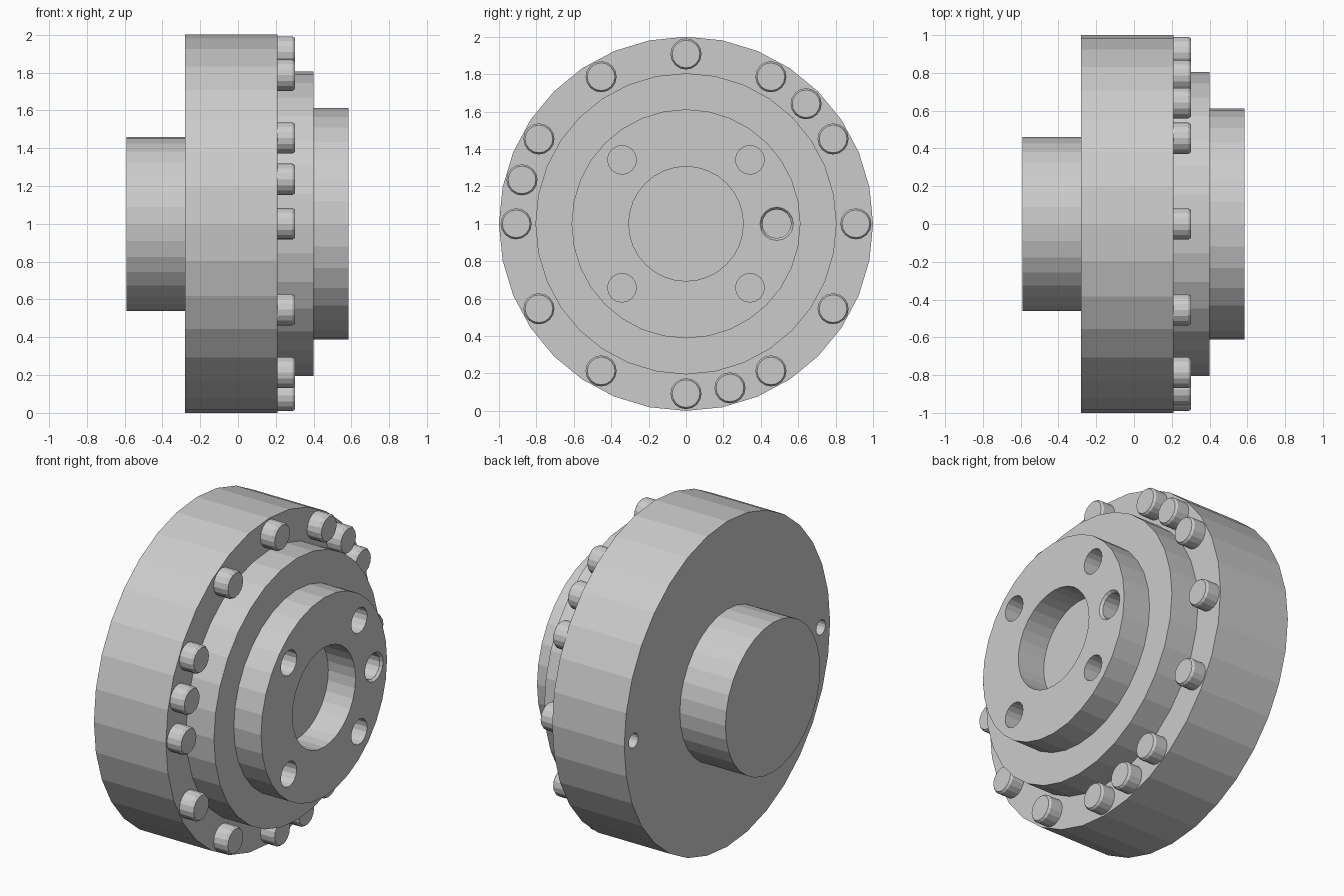
import bpy, bmesh
from math import cos, sin, pi, radians

cube = bpy.data.objects.get("Cube")
if cube:
    bpy.data.objects.remove(cube, do_unlink=True)

steel = bpy.data.materials.new("plain_grey_steel")
steel.use_nodes = True
GREY = (0.6, 0.6, 0.6, 1)
steel.diffuse_color = GREY
steel.node_tree.nodes["Principled BSDF"].inputs["Base Color"].default_value = GREY

AXIS_Z = 1.0


def add_turned(bm, profile, sides, y=0.0, z=0.0):
    """Solid turned about the x direction from (x, radius) points, capped at both ends."""
    rings = [[bm.verts.new((x, y + r * cos(2 * pi * i / sides),
                            AXIS_Z + z + r * sin(2 * pi * i / sides)))
              for i in range(sides)] for x, r in profile]
    faces = [bm.faces.new(rings[0]), bm.faces.new(rings[-1])]
    for a, b in zip(rings, rings[1:]):
        for i in range(sides):
            j = (i + 1) % sides
            faces.append(bm.faces.new((a[i], a[j], b[j], b[i])))
    bmesh.ops.recalc_face_normals(bm, faces=faces)


def make_object(name, bm):
    mesh = bpy.data.meshes.new(name)
    bm.to_mesh(mesh)
    bm.free()
    mesh.materials.append(steel)
    obj = bpy.data.objects.new(name, mesh)
    bpy.context.collection.objects.link(obj)
    return obj


# Stepped body: rear boss, main drum, shoulder, flange and central recess
BODY = [(-0.59, 0.46), (-0.28, 0.46), (-0.28, 1.0), (0.21, 1.0), (0.21, 0.805),
        (0.4, 0.805), (0.4, 0.612), (0.585, 0.612), (0.585, 0.306), (0.4, 0.306)]
bm = bmesh.new()
add_turned(bm, BODY, 32)
body = make_object("stepped_hub_body", bm)

# Holes: four in the flange, one chamfered locating hole, two in the rear face
bm = bmesh.new()
for y in (-0.342, 0.342):
    for z in (-0.342, 0.342):
        add_turned(bm, [(0.39, 0.077), (0.7, 0.077)], 16, y, z)
add_turned(bm, [(0.39, 0.077), (0.57, 0.077), (0.586, 0.09), (0.7, 0.09)], 16, 0.485)
for y in (-0.91, 0.91):
    add_turned(bm, [(-0.4, 0.045), (-0.05, 0.045)], 16, y)
cutter = make_object("hole_cutter", bm)
cutter.hide_render = True

cut = body.modifiers.new("holes", "BOOLEAN")
cut.operation = "DIFFERENCE"
cut.solver = "EXACT"
cut.object = cutter
graph = bpy.context.evaluated_depsgraph_get()
body.data = bpy.data.meshes.new_from_object(body.evaluated_get(graph))
body.modifiers.clear()
bpy.data.objects.remove(cutter, do_unlink=True)

# Bolt heads around the drum rim: every 30 degrees plus three extra
PIN = [(0.2, 0.083), (0.288, 0.083), (0.301, 0.074)]
for angle in list(range(0, 360, 30)) + [45, 165, 285]:
    bm = bmesh.new()
    a = radians(angle)
    add_turned(bm, PIN, 16, 0.908 * cos(a), 0.908 * sin(a))
    make_object(f"bolt_head_{angle}", bm)
